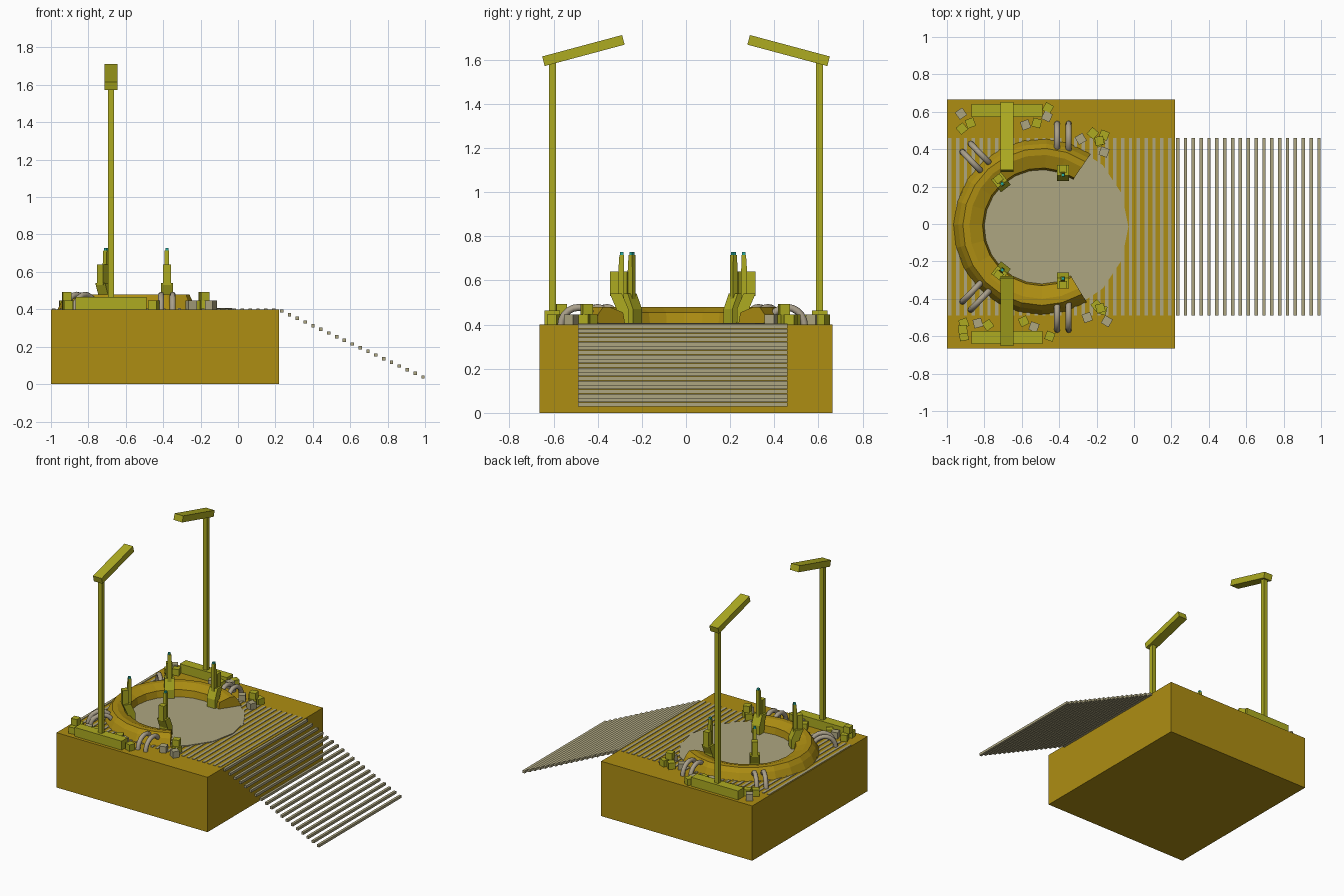
import bpy, bmesh, math
from mathutils import Matrix, Vector

if "Cube" in bpy.data.objects:
    bpy.data.objects.remove(bpy.data.objects["Cube"])


def material(name, rgb):
    m = bpy.data.materials.new(name)
    m.diffuse_color = (*rgb, 1)
    m.use_nodes = True
    m.node_tree.nodes["Principled BSDF"].inputs["Base Color"].default_value = m.diffuse_color
    return m


OCHRE = material("ochre", (0.42, 0.27, 0.006))
YELLOW = material("yellow", (0.42, 0.41, 0.015))
STEEL = material("steel", (0.42, 0.38, 0.22))
PIPE = material("pipe", (0.40, 0.35, 0.26))
TEAL = material("teal", (0.02, 0.42, 0.35))

DECK = 0.40                # top of the plinth
CX, CY = -0.495, -0.015    # centre of the round platform


def finish(name, bm, mat):
    bmesh.ops.recalc_face_normals(bm, faces=bm.faces)
    me = bpy.data.meshes.new(name)
    bm.to_mesh(me)
    bm.free()
    me.materials.append(mat)
    ob = bpy.data.objects.new(name, me)
    bpy.context.collection.objects.link(ob)
    return ob


def add_box(bm, centre, size, rot=Matrix()):
    m = Matrix.Translation(centre) @ rot @ Matrix.Diagonal((*size, 1))
    bmesh.ops.create_cube(bm, size=1, matrix=m)


def box(name, centre, size, mat, rot=Matrix()):
    bm = bmesh.new()
    add_box(bm, centre, size, rot)
    return finish(name, bm, mat)


def add_prism(bm, profile, half, matrix):
    """Extrude an (outward, z) profile sideways, centred."""
    sides = [[bm.verts.new(matrix @ Vector((u, s * half, z))) for u, z in profile]
             for s in (-1, 1)]
    n = len(profile)
    bm.faces.new(sides[0])
    bm.faces.new(sides[1][::-1])
    for i in range(n):
        j = (i + 1) % n
        bm.faces.new((sides[0][i], sides[0][j], sides[1][j], sides[1][i]))


# Plinth
box("plinth", (-0.39, 0, DECK / 2), (1.22, 1.33, DECK), OCHRE)

# Slats across the deck, then stepping down as a ramp
PITCH = 0.042
bm = bmesh.new()
for i in range(29):
    add_box(bm, (0.191 - i * PITCH, CY, DECK - 0.005), (0.018, 0.95, 0.018))
finish("deck_slats", bm, STEEL)
bm = bmesh.new()
for i in range(19):
    add_box(bm, (0.233 + i * PITCH, CY, 0.391 - i * 0.0196), (0.018, 0.95, 0.018))
finish("ramp_slats", bm, STEEL)

# Round platform
bm = bmesh.new()
bmesh.ops.create_cone(bm, cap_ends=True, segments=16, radius1=0.465, radius2=0.465,
                      depth=0.01, matrix=Matrix.Translation((CX, CY, DECK + 0.002)))
finish("round_platform", bm, STEEL)

# Open collar around the platform
profile = [(0.475, 0.39), (0.445, 0.45), (0.42, 0.48),
           (0.385, 0.48), (0.315, 0.455), (0.302, 0.39)]
bm = bmesh.new()
STEPS = 16
rings = []
for i in range(STEPS + 1):
    a = math.radians(56 + (301 - 56) * i / STEPS)
    rings.append([bm.verts.new((CX + r * math.cos(a), CY + r * math.sin(a), z))
                  for r, z in profile])
for a, b in zip(rings, rings[1:]):
    for k in range(len(profile)):
        n = (k + 1) % len(profile)
        bm.faces.new((a[k], a[n], b[n], b[k]))
bm.faces.new(rings[0])
bm.faces.new(rings[-1])
finish("collar", bm, OCHRE)


def frame(x, y, angle):
    return Matrix.Translation((x, y, 0)) @ Matrix.Rotation(math.radians(angle), 4, 'Z')


# Holding arms: leaning foot, upper block, thin rod and tip
foot = [(0, 0.40), (0.055, 0.40), (0.055, 0.47), (0.085, 0.54), (0.03, 0.54), (0, 0.47)]
for s, side in ((1, "left"), (-1, "right")):
    for x, y, ang, place in ((-0.38, 0.245, 90, "front"), (-0.685, 0.205, 128, "back")):
        m = frame(x, CY + s * y, s * ang)
        tag = side + "_" + place
        bm = bmesh.new()
        add_prism(bm, foot, 0.033, m)
        add_prism(bm, [(0.045, 0.53), (0.085, 0.53), (0.085, 0.64), (0.045, 0.64)], 0.021, m)
        add_prism(bm, [(0.02, 0.50), (0.047, 0.50), (0.047, 0.64), (0.042, 0.715),
                       (0.022, 0.715), (0.02, 0.64)], 0.012, m)
        finish("arm_" + tag, bm, YELLOW)
        bm = bmesh.new()
        add_prism(bm, [(0.024, 0.71), (0.04, 0.71), (0.04, 0.728), (0.024, 0.728)], 0.008, m)
        finish("arm_tip_" + tag, bm, TEAL)

# Paired hoses arching over the collar
for s, side in ((1, "left"), (-1, "right")):
    for x, y, ang, place in ((-0.38, 0.472, 90, "front"), (-0.84, 0.365, 134, "back")):
        m = frame(x, CY + s * y, s * ang)
        bm = bmesh.new()
        for off in (-0.031, 0.031):
            prev = None
            for i in range(11):
                t = math.pi * i / 10
                c = Vector((0.08 * math.cos(t), off, DECK - 0.005 + 0.083 * math.sin(t)))
                out = Vector((math.cos(t), 0, math.sin(t)))
                ring = []
                for k in range(8):
                    p = math.tau * k / 8
                    ring.append(bm.verts.new(m @ (c + 0.016 * (
                        out * math.cos(p) + Vector((0, 1, 0)) * math.sin(p)))))
                if prev:
                    for k in range(8):
                        n = (k + 1) % 8
                        bm.faces.new((prev[k], prev[n], ring[n], ring[k]))
                if i in (0, 10):
                    bm.faces.new(ring)
                prev = ring
        ob = finish("hoses_" + side + "_" + place, bm, PIPE)
        for p in ob.data.polygons:
            p.use_smooth = len(p.vertices) == 4

# Lamp posts with tilted heads
for s, side in ((1, "left"), (-1, "right")):
    box("lamp_base_" + side, (-0.68, s * 0.607, 0.43), (0.38, 0.07, 0.07), YELLOW)
    box("lamp_pole_" + side, (-0.68, s * 0.605, 1.0), (0.032, 0.032, 1.2), YELLOW)
    box("lamp_head_" + side, (-0.68, s * 0.465, 1.642), (0.07, 0.375, 0.045), YELLOW,
        Matrix.Rotation(math.radians(-15 * s), 4, 'X'))

# Scattered crates: x, y, turn in degrees, stacked level
steel_crates = [(-0.925, 0.59, 35, 0), (-0.465, 0.575, 65, 0), (-0.58, 0.53, 20, 0),
                (-0.285, 0.455, 30, 0), (-0.16, 0.385, 70, 0), (-0.835, -0.53, 15, 0),
                (-0.535, -0.55, 70, 0), (-0.25, -0.50, 20, 0), (-0.145, -0.52, 60, 0)]
yellow_crates = [(-0.92, 0.51, 40, 0), (-0.875, 0.54, 20, 0), (-0.46, 0.62, 60, 0),
                 (-0.52, 0.54, 75, 0), (-0.22, 0.485, 50, 0), (-0.16, 0.475, 70, 0),
                 (-0.185, 0.445, 10, 1), (-0.185, 0.44, 30, 0), (-0.91, -0.60, 10, 0),
                 (-0.91, -0.53, 20, 0), (-0.915, -0.565, 5, 1), (-0.78, -0.54, 35, 0),
                 (-0.59, -0.52, 25, 0), (-0.45, -0.60, 70, 0),
                 (-0.20, -0.435, 40, 0), (-0.17, -0.46, 75, 0), (-0.18, -0.45, 15, 1)]
for name, crates, mat in (("steel_crates", steel_crates, STEEL),
                          ("yellow_crates", yellow_crates, YELLOW)):
    bm = bmesh.new()
    for x, y, turn, level in crates:
        add_box(bm, (x, y, DECK + 0.023 + level * 0.047), (0.047, 0.047, 0.047),
                Matrix.Rotation(math.radians(turn), 4, 'Z'))
    finish(name, bm, mat)
